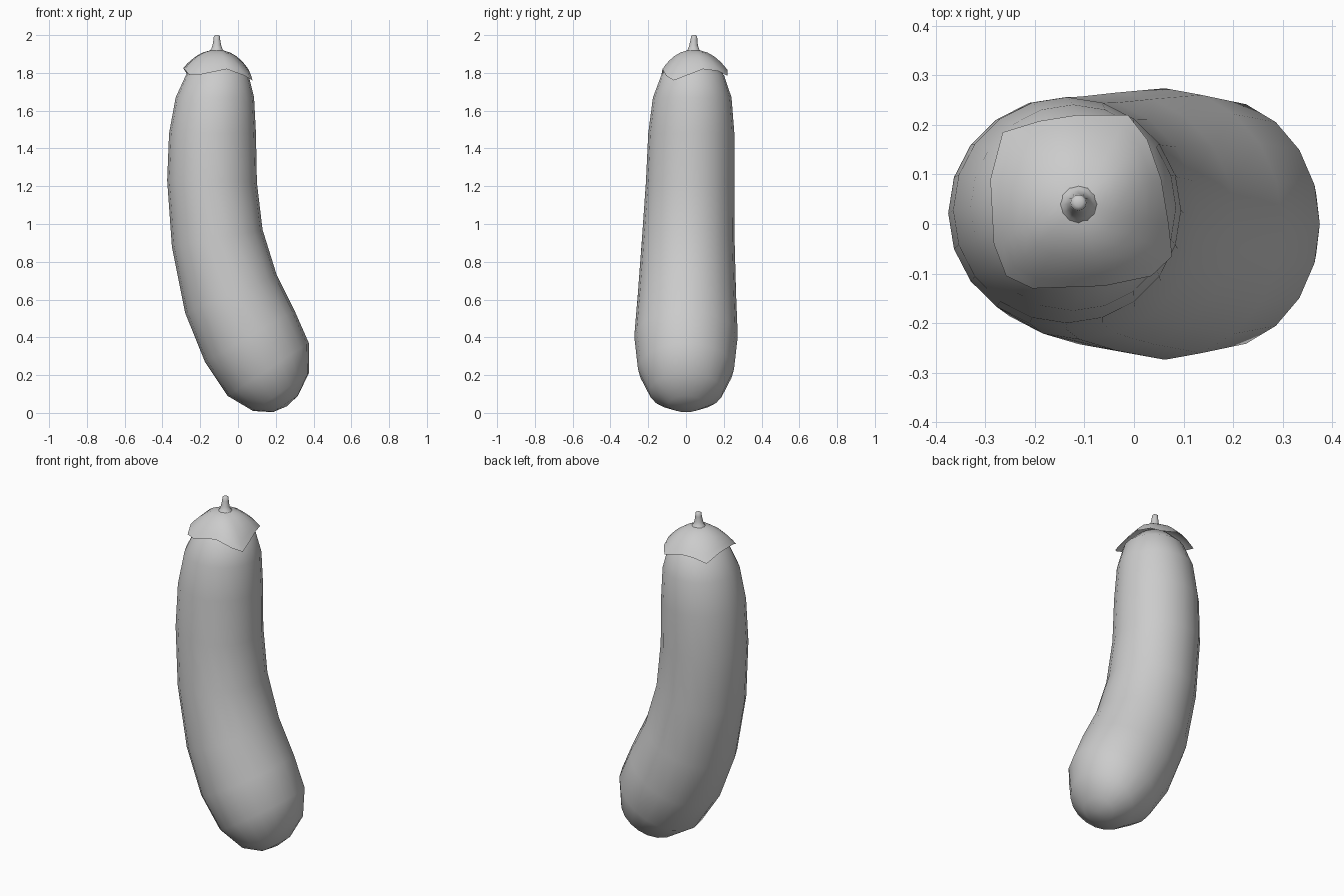
import bpy, math
from mathutils import Vector

if "Cube" in bpy.data.objects:
    bpy.data.objects.remove(bpy.data.objects["Cube"])


def loft(name, rings, tip_top=None, tip_bottom=None):
    """Skin equal-sized rings, listed top to bottom, with optional end points."""
    n = len(rings[0])
    verts = [p for r in rings for p in r]
    faces = []
    for k in range(len(rings) - 1):
        for i in range(n):
            j = (i + 1) % n
            faces.append((k*n + i, k*n + n + i, k*n + n + j, k*n + j))
    if tip_top is not None:
        t = len(verts)
        verts.append(Vector(tip_top))
        faces += [(t, i, (i + 1) % n) for i in range(n)]
    if tip_bottom is not None:
        t = len(verts)
        verts.append(Vector(tip_bottom))
        b = (len(rings) - 1) * n
        faces += [(t, b + (i + 1) % n, b + i) for i in range(n)]
    mesh = bpy.data.meshes.new(name)
    mesh.from_pydata(verts, [], faces)
    mesh.polygons.foreach_set("use_smooth", [True] * len(mesh.polygons))
    mesh.update()
    obj = bpy.data.objects.new(name, mesh)
    bpy.context.collection.objects.link(obj)
    return obj


def tilted_ring(lx, lz, rx, rz, cy, ry, n=20):
    """Ellipse through a left and a right outline point, half-depth ry in y."""
    c = Vector(((lx + rx) / 2, cy, (lz + rz) / 2))
    u = Vector(((rx - lx) / 2, 0, (rz - lz) / 2))
    v = Vector((0, ry, 0))
    return [c + u*math.cos(2*math.pi*i/n) + v*math.sin(2*math.pi*i/n) for i in range(n)]


# Curved body: left x, left z, right x, right z, centre y, half depth
body = [
    (-0.20, 1.86, -0.02, 1.86, 0.037, 0.09),
    (-0.275, 1.79, 0.055, 1.79, 0.035, 0.165),
    (-0.33, 1.67, 0.085, 1.67, 0.033, 0.208),
    (-0.365, 1.48, 0.095, 1.48, 0.028, 0.228),
    (-0.375, 1.23, 0.10, 1.22, 0.022, 0.234),
    (-0.35, 0.88, 0.13, 0.97, 0.012, 0.245),
    (-0.28, 0.53, 0.205, 0.73, 0.005, 0.26),
    (-0.175, 0.27, 0.30, 0.54, 0, 0.274),
    (-0.055, 0.09, 0.375, 0.37, 0, 0.254),
    (0.08, 0.01, 0.375, 0.21, 0, 0.195),
    (0.185, 0.004, 0.317, 0.09, 0, 0.095),
]
loft("fruit_body", [tilted_ring(*r) for r in body], (-0.11, 0.037, 1.88), (0.258, 0, 0.035))

# Leafy cap: wavy rim with four drooping corners, domed up to the stem
rim = [Vector(p) for p in (
    (0.07, 0.0, 1.785), (0.055, 0.09, 1.82), (0.027, 0.17, 1.81), (-0.012, 0.22, 1.785),
    (-0.115, 0.22, 1.815), (-0.19, 0.208, 1.81), (-0.265, 0.185, 1.785), (-0.29, 0.09, 1.825),
    (-0.283, -0.04, 1.82), (-0.258, -0.105, 1.79), (-0.205, -0.13, 1.79), (-0.06, -0.125, 1.82),
    (0.035, -0.105, 1.785), (0.077, -0.065, 1.76))]
top = Vector((-0.112, 0.04, 1.922))
cap = []
for t in (0.18, 0.4, 0.6, 0.77, 0.89, 1.0):
    ring = []
    for p in rim:
        q = top.lerp(p, t)
        # rounder plan near the stem
        d = Vector((p.x - top.x, p.y - top.y))
        r = d.length * t + (0.185 - d.length) * t * (1 - t)
        d.normalize()
        q.x, q.y = top.x + d.x * r, top.y + d.y * r
        q.z = top.z - (top.z - p.z) * t ** 2.2
        ring.append(q)
    cap.append(ring)
loft("leaf_cap", cap, top)

# Short tapered stem flaring into the cap
stem = [(-0.112, 0.043, 2.0, 0.008), (-0.112, 0.043, 1.995, 0.016), (-0.112, 0.042, 1.975, 0.018),
        (-0.112, 0.04, 1.945, 0.023), (-0.112, 0.04, 1.925, 0.03), (-0.112, 0.04, 1.91, 0.045)]
loft("stem", [tilted_ring(x - r, z, x + r, z, y, r, 12) for x, y, z, r in stem], (-0.112, 0.043, 2.0))
